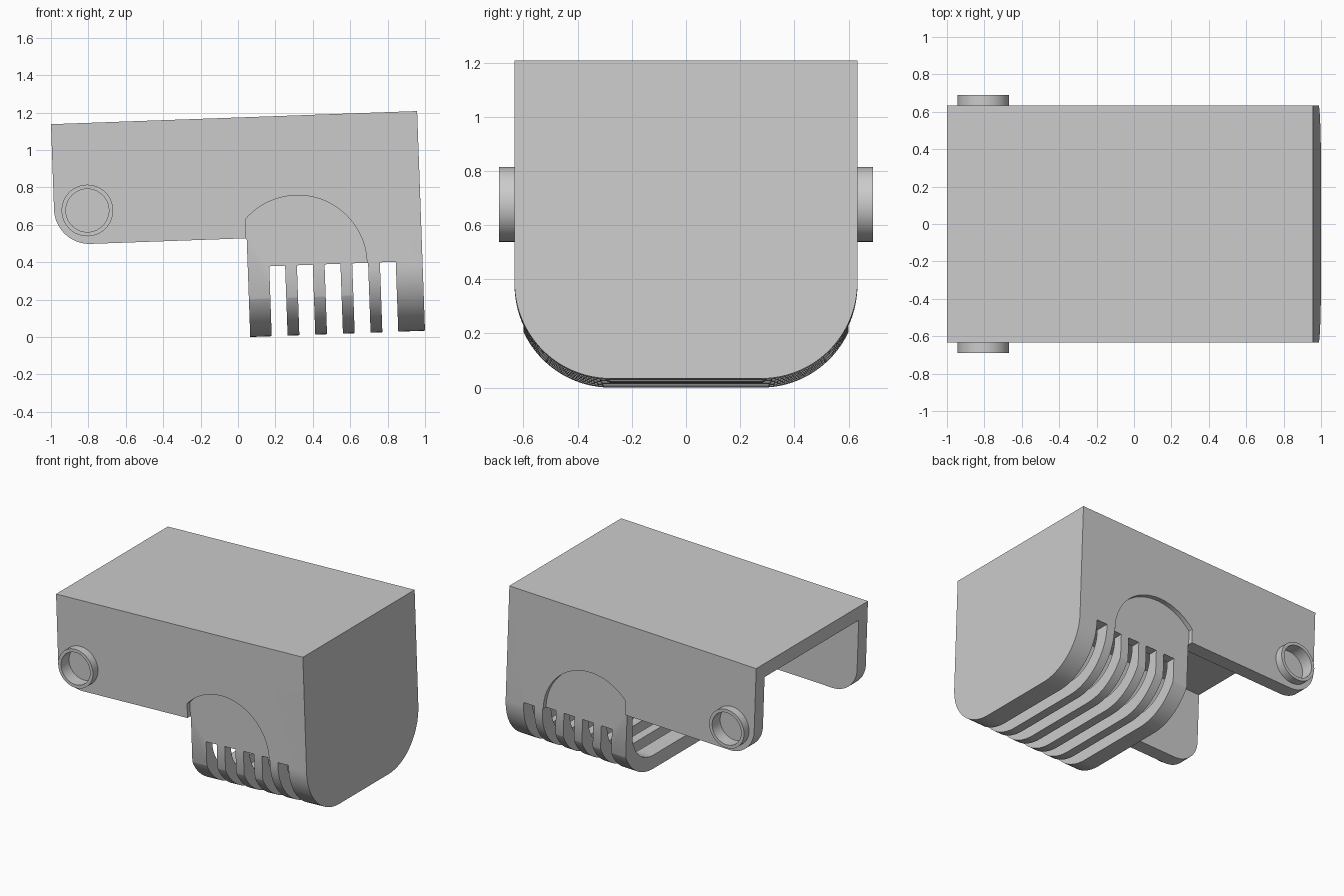
import bpy, bmesh, math
from mathutils import Matrix

cube = bpy.data.objects.get("Cube")
if cube:
    bpy.data.objects.remove(cube, do_unlink=True)

LENGTH, HEIGHT, HALF_W = 1.959, 1.175, 0.633
ARM_DROP, STEP_X = 0.647, 1.024      # short arms, start of the deep end
WALL, CORNER = 0.1, 0.355
TILT = math.radians(2.05)

grey = bpy.data.materials.new("plain_grey")
grey.use_nodes = True
grey.diffuse_color = (0.6, 0.6, 0.6, 1)
grey.node_tree.nodes["Principled BSDF"].inputs["Base Color"].default_value = (0.6, 0.6, 0.6, 1)


def arc(cx, cy, r, start, end, steps=24):
    """Points on an arc, angles in degrees."""
    angles = [math.radians(start + (end - start) * i / steps) for i in range(steps + 1)]
    return [(cx + r * math.cos(a), cy + r * math.sin(a)) for a in angles]


def prism(name, profile, axis, lo, hi):
    """Extrude a profile along x (profile in y,z) or y (profile in x,z)."""
    def place(p, d):
        return (d, p[0], p[1]) if axis == "x" else (p[0], d, p[1])
    bm = bmesh.new()
    face = bm.faces.new([bm.verts.new(place(p, lo)) for p in profile])
    out = bmesh.ops.extrude_face_region(bm, geom=[face])
    verts = [v for v in out["geom"] if isinstance(v, bmesh.types.BMVert)]
    bmesh.ops.translate(bm, verts=verts, vec=place((0, 0), hi - lo))
    bmesh.ops.recalc_face_normals(bm, faces=bm.faces)
    mesh = bpy.data.meshes.new(name)
    bm.to_mesh(mesh)
    bm.free()
    mesh.materials.append(grey)
    obj = bpy.data.objects.new(name, mesh)
    bpy.context.collection.objects.link(obj)
    return obj


def combine(target, tool, operation):
    """Apply a boolean and remove the tool."""
    tool.hide_render = True
    mod = target.modifiers.new("cut", "BOOLEAN")
    mod.operation, mod.solver, mod.object = operation, "EXACT", tool
    bpy.context.view_layer.objects.active = target
    bpy.ops.object.modifier_apply(modifier=mod.name)
    bpy.data.objects.remove(tool, do_unlink=True)


def u_section(half, top, bottom, r):
    return ([(half, top), (-half, top)]
            + arc(-half + r, bottom + r, r, 180, 270)
            + arc(half - r, bottom + r, r, 270, 360))


# Stepped side outline with rounded arm ends
outline = ([(0, 0)] + arc(0.19, -ARM_DROP + 0.19, 0.19, 180, 270)
           + [(STEP_X, -ARM_DROP), (STEP_X, -HEIGHT), (LENGTH, -HEIGHT), (LENGTH, 0)])
body = prism("housing_cover", outline, "y", -1, 1)

# Rounded trough shape outside, hollow inside and open at the arm end
combine(body, prism("outer_shape", u_section(HALF_W, 0.0, -HEIGHT, CORNER),
                    "x", -0.2, LENGTH + 0.2), "INTERSECT")
combine(body, prism("cavity", u_section(HALF_W - WALL, -WALL, -HEIGHT + WALL, CORNER - WALL),
                    "x", -0.2, LENGTH - WALL), "DIFFERENCE")

# Shallow round recess and hollow pivot boss on each side
limit = math.degrees(math.acos(-0.272 / 0.37))
for side in (-1, 1):
    def span(a, b):
        return sorted((side * a, side * b))
    recess = arc(1.292, -0.797, 0.37, -limit, limit, 64)
    combine(body, prism("recess", recess, "y", *span(0.6, 0.8)), "DIFFERENCE")
    boss = arc(0.178, -0.468, 0.138, 0, 360, 48)[:-1]
    combine(body, prism("boss", boss, "y", *span(0.57, 0.69)), "UNION")
    bore = arc(0.178, -0.468, 0.115, 0, 360, 48)[:-1]
    combine(body, prism("bore", bore, "y", *span(0.6, 0.8)), "DIFFERENCE")

# Five slots that leave the U-shaped ribs
for i in range(5):
    x = 1.139 + 0.148 * i
    slot = [(x, -0.801), (x + 0.085, -0.801), (x + 0.085, -1.4), (x, -1.4)]
    combine(body, prism("slot", slot, "y", -1, 1), "DIFFERENCE")

# Slight tilt, then stand on the ground
body.data.transform(Matrix.Translation((-1, 0, 0)) @ Matrix.Rotation(-TILT, 4, "Y"))
low = min(v.co.z for v in body.data.vertices)
body.data.transform(Matrix.Translation((0, 0, -low)))

bpy.ops.object.select_all(action="DESELECT")
body.select_set(True)
bpy.context.view_layer.objects.active = body
bpy.ops.object.shade_smooth_by_angle(angle=math.radians(30))
